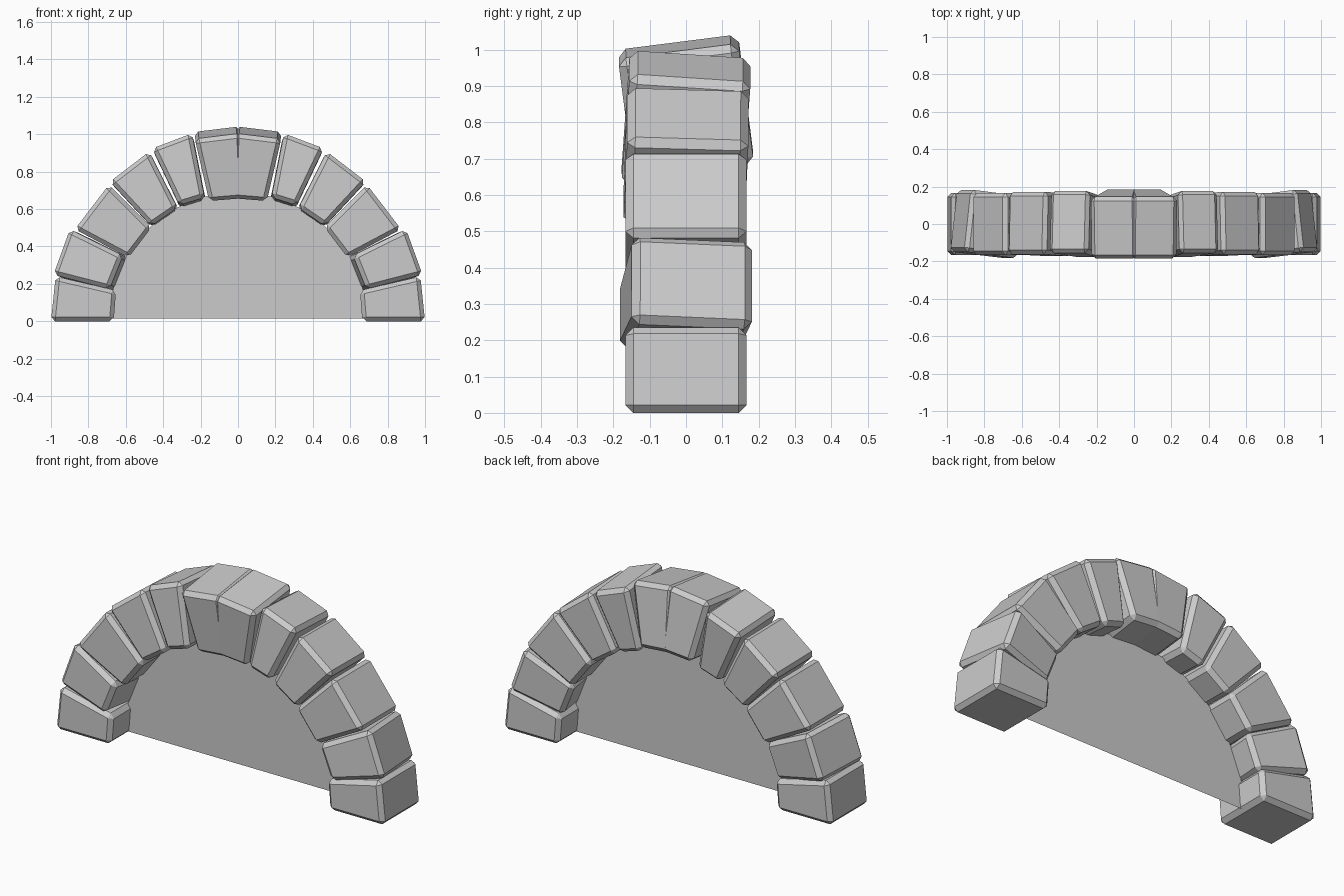
import bpy
import bmesh
from math import sin, cos, pi, radians
from mathutils import Matrix, Vector

cube = bpy.data.objects.get("Cube")
if cube:
    bpy.data.objects.remove(cube, do_unlink=True)

HALF_DEPTH = 0.167
CHAMFER = 0.022

stone_grey = bpy.data.materials.new("stone_grey")
stone_grey.use_nodes = True
GREY = (0.6, 0.6, 0.6, 1.0)
stone_grey.diffuse_color = GREY
stone_grey.node_tree.nodes["Principled BSDF"].inputs["Base Color"].default_value = GREY


def add_object(name, bm):
    mesh = bpy.data.meshes.new(name)
    bmesh.ops.recalc_face_normals(bm, faces=bm.faces)
    bm.to_mesh(mesh)
    bm.free()
    mesh.materials.append(stone_grey)
    obj = bpy.data.objects.new(name, mesh)
    bpy.context.collection.objects.link(obj)
    return obj


def add_stone(name, corners, tilt):
    """Wedge through the arch depth, leaned about its tangent, with a mirrored twin."""
    bm = bmesh.new()
    front = bm.faces.new([bm.verts.new((x, -HALF_DEPTH, z)) for x, z in corners])
    back = bmesh.ops.extrude_face_region(bm, geom=[front])["geom"]
    moved = [v for v in back if isinstance(v, bmesh.types.BMVert)]
    bmesh.ops.translate(bm, verts=moved, vec=(0, 2 * HALF_DEPTH, 0))
    centre = sum((v.co for v in bm.verts), Vector()) / len(bm.verts)
    radial = Vector((centre.x, 0, centre.z)).normalized()
    axis = radial.cross(Vector((0, 1, 0)))
    bmesh.ops.rotate(bm, verts=bm.verts, cent=centre,
                     matrix=Matrix.Rotation(radians(tilt), 3, axis))
    obj = add_object(name, bm)
    bevel = obj.modifiers.new("chamfer", 'BEVEL')
    bevel.width = CHAMFER
    bevel.segments = 1
    bevel.limit_method = 'NONE'
    mirror = obj.modifiers.new("other_side", 'MIRROR')
    mirror.use_mirror_merge = False
    return obj


# Voussoirs from ground to crown: outer low, outer high, inner high, inner low, lean
stones = [
    ("foot_stone", [(1.0, 0), (0.975, 0.24), (0.652, 0.165), (0.665, 0)], 0),
    ("lower_stone", [(0.972, 0.243), (0.884, 0.486), (0.598, 0.345), (0.67, 0.165)], 6.7),
    ("haunch_stone", [(0.872, 0.492), (0.69, 0.73), (0.462, 0.502), (0.586, 0.34)], 0),
    ("upper_stone", [(0.682, 0.742), (0.472, 0.903), (0.32, 0.602), (0.462, 0.505)], 2),
    ("shoulder_stone", [(0.455, 0.915), (0.243, 0.995), (0.175, 0.652), (0.31, 0.61)], 4),
    ("keystone", [(0.233, 0.995), (-0.013, 1.025), (-0.028, 0.675), (0.156, 0.66)], -7.3),
]
for name, corners, tilt in stones:
    add_stone(name, corners, tilt)

# Thin panel closing the opening
bm = bmesh.new()
STEPS = 24
arc = [(0.69 * cos(pi * i / STEPS), max(0.015, 0.69 * sin(pi * i / STEPS)))
       for i in range(STEPS + 1)]
bm.faces.new([bm.verts.new((x, 0, z)) for x, z in arc])
add_object("opening_panel", bm)
